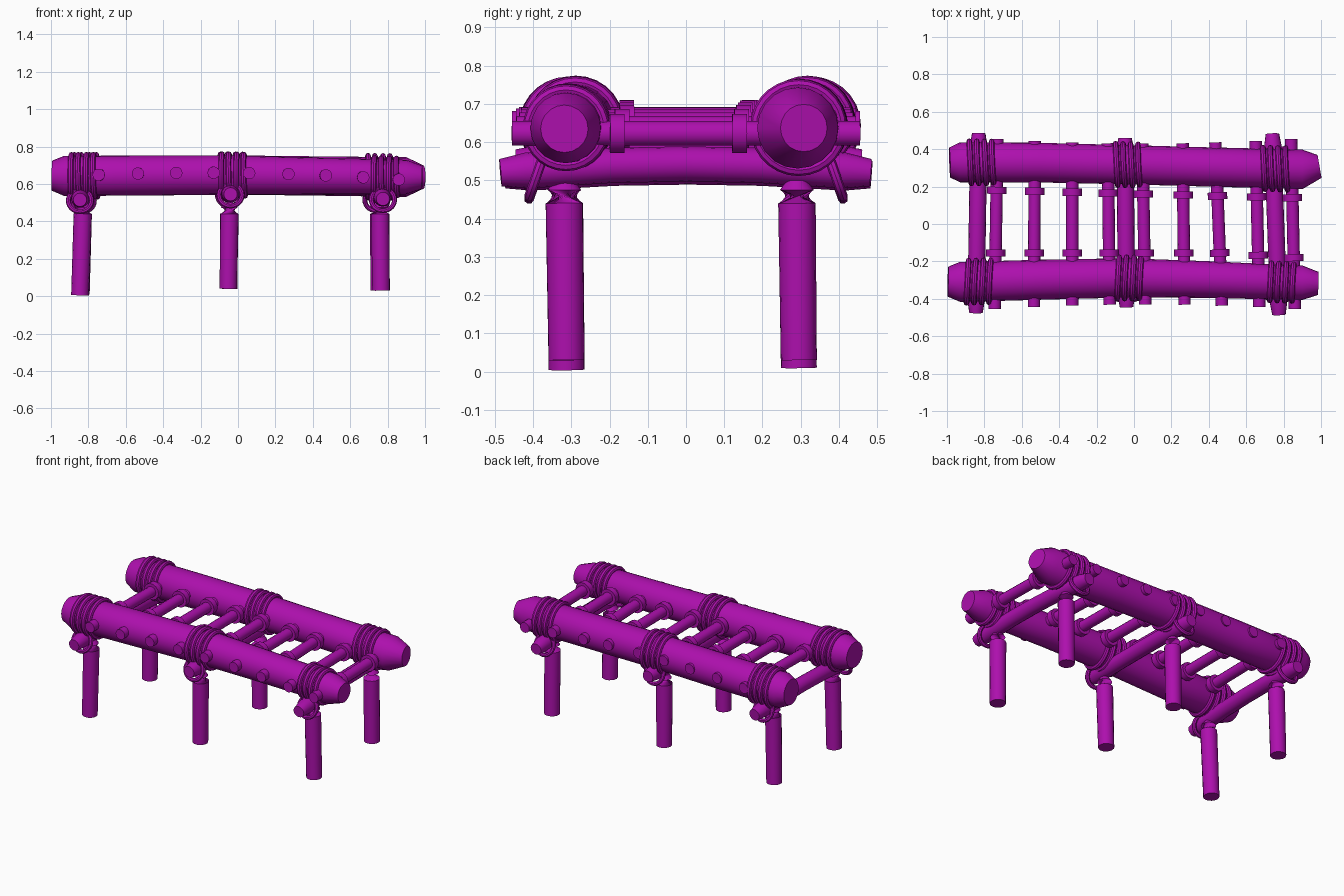
import bpy, bmesh, math
from mathutils import Vector

if "Cube" in bpy.data.objects:
    bpy.data.objects.remove(bpy.data.objects["Cube"])

purple = bpy.data.materials.new("purple")
purple.use_nodes = True
purple.diffuse_color = (0.42, 0.005, 0.42, 1)
purple.node_tree.nodes["Principled BSDF"].inputs["Base Color"].default_value = (0.42, 0.005, 0.42, 1)


def finish(name, bm):
    bmesh.ops.recalc_face_normals(bm, faces=bm.faces)
    mesh = bpy.data.meshes.new(name)
    bm.to_mesh(mesh)
    bm.free()
    mesh.materials.append(purple)
    obj = bpy.data.objects.new(name, mesh)
    bpy.context.collection.objects.link(obj)
    bpy.ops.object.select_all(action='DESELECT')
    obj.select_set(True)
    bpy.context.view_layer.objects.active = obj
    bpy.ops.object.shade_smooth_by_angle(angle=math.radians(32))
    return obj


def tube(name, stations, sides=16):
    """Capped tube through (x, y, z, radius) stations."""
    bm = bmesh.new()
    pts = [Vector(s[:3]) for s in stations]
    rings = []
    for i, (p, s) in enumerate(zip(pts, stations)):
        axis = pts[min(i + 1, len(pts) - 1)] - pts[max(i - 1, 0)]
        rot = axis.to_track_quat('Z', 'Y')
        angles = [math.tau * k / sides for k in range(sides)]
        rings.append([bm.verts.new(p + rot @ Vector((math.cos(a), math.sin(a), 0)) * s[3])
                      for a in angles])
    for a, b in zip(rings, rings[1:]):
        for k in range(sides):
            n = (k + 1) % sides
            bm.faces.new((a[k], a[n], b[n], b[k]))
    bm.faces.new(rings[0])
    bm.faces.new(rings[-1])
    return finish(name, bm)


def rope(name, center, axis, major, minor):
    """Closed rope loop around an axis."""
    bm = bmesh.new()
    rot = Vector(axis).to_track_quat('Z', 'Y')
    n, m = 28, 8
    grid = []
    for i in range(n):
        a = math.tau * i / n
        row = []
        for j in range(m):
            b = math.tau * j / m
            r = major + minor * math.cos(b)
            row.append(bm.verts.new(Vector(center) + rot @ Vector(
                (r * math.cos(a), r * math.sin(a), minor * math.sin(b)))))
        grid.append(row)
    for i in range(n):
        for j in range(m):
            i2, j2 = (i + 1) % n, (j + 1) % m
            bm.faces.new((grid[i][j], grid[i2][j], grid[i2][j2], grid[i][j2]))
    return finish(name, bm)


def sample(stations, x):
    """Log centre and radius at x."""
    for a, b in zip(stations, stations[1:]):
        if a[0] <= x <= b[0]:
            t = (x - a[0]) / (b[0] - a[0])
            return [u + (v - u) * t for u, v in zip(a, b)]


# Two long side logs with tapered ends and a slight bow
front_log = [(-0.995, -0.308, 0.645, 0.08), (-0.93, -0.31, 0.643, 0.107),
             (-0.5, -0.298, 0.645, 0.107), (-0.04, -0.288, 0.648, 0.105),
             (0.4, -0.297, 0.643, 0.098), (0.9, -0.315, 0.637, 0.092),
             (0.985, -0.318, 0.635, 0.062)]
back_log = [(-0.985, 0.328, 0.645, 0.08), (-0.93, 0.33, 0.643, 0.107),
            (-0.5, 0.328, 0.645, 0.106), (-0.04, 0.317, 0.648, 0.105),
            (0.4, 0.305, 0.643, 0.105), (0.9, 0.292, 0.637, 0.106),
            (0.992, 0.308, 0.637, 0.062)]
tube("front_log", front_log, 20)
tube("back_log", back_log, 20)

# Bowed crossbeams: name, front x, back x, front y, back y, end z, middle z
beams = [("left", -0.845, -0.83, -0.475, 0.485, 0.515, 0.535),
         ("middle", -0.04, -0.048, -0.445, 0.46, 0.545, 0.55),
         ("right", 0.775, 0.74, -0.485, 0.482, 0.52, 0.543)]
# Leg top x, foot x and foot z, for the front and the back of each beam
legs = {"left": ((-0.83, -0.845, 0.005), (-0.83, -0.84, 0.01)),
        "middle": ((-0.045, -0.052, 0.04), (-0.048, -0.05, 0.04)),
        "right": ((0.76, 0.765, 0.03), (0.755, 0.755, 0.03))}

for name, xf, xb, yf, yb, ze, zm in beams:
    path = []
    for t, r in ((0, 0.036), (0.07, 0.047), (0.3, 0.046), (0.5, 0.046),
                 (0.7, 0.046), (0.93, 0.047), (1, 0.036)):
        bow = 1 - (2 * t - 1) ** 2
        path.append((xf + (xb - xf) * t, yf + (yb - yf) * t, ze + (zm - ze) * bow, r))
    tube(f"{name}_crossbeam", path)

    for side, log, sign, bx, leg in (("front", front_log, -1, xf, legs[name][0]),
                                     ("back", back_log, 1, xb, legs[name][1])):
        # Rope wraps around the log
        for k in range(4):
            x, y, z, r = sample(log, bx + (k - 1.5) * 0.04 + 0.015)
            rope(f"{side}_{name}_log_wrap", (x, y, z), (1, 0.05 * sign, 0.03 * (k % 2)),
                 r + 0.006, 0.015)
        # Slanted rope around the outer end of the beam
        rope(f"{side}_{name}_beam_wrap", (bx, sign * 0.39, ze - 0.005),
             (0, 1, sign * 0.35), 0.062, 0.013)
        # Support post with a rounded top
        top, foot, fz = leg
        fy, ty = (-0.312, -0.318) if sign < 0 else (0.295, 0.29)
        post = [(foot, fy, fz, 0.047), (top, ty, 0.44, 0.049),
                (top, ty, 0.475, 0.044), (top, ty, 0.5, 0.028)]
        tube(f"{side}_{name}_post", post)

# Rungs through both logs, with a collar near each log
front_x = (-0.745, -0.535, -0.33, -0.13, 0.06, 0.27, 0.47, 0.67, 0.86)
back_x = (-0.73, -0.53, -0.33, -0.14, 0.045, 0.26, 0.435, 0.65, 0.84)
for i, (xf, xb) in enumerate(zip(front_x, back_x)):
    zc = 0.66 - 0.022 * ((i - 2.8) / 4) ** 2
    out = 0.43 + 0.025 * ((i - 4) / 4) ** 2
    ends = Vector((xf, -out, zc)), Vector((xb, out, zc))
    tube("rung", [(*ends[0], 0.033), (*ends[1], 0.033)], 14)
    axis = (ends[1] - ends[0]).normalized()
    inner = (-0.155 - 0.025 * max(0, (i - 6) / 2), 0.18 - 0.005 * i)
    for y in inner:
        c = ends[0].lerp(ends[1], (y + out) / (2 * out))
        a, b = c - axis * 0.019, c + axis * 0.019
        tube("rung_collar", [(*a, 0.052), (*b, 0.052)], 14)
